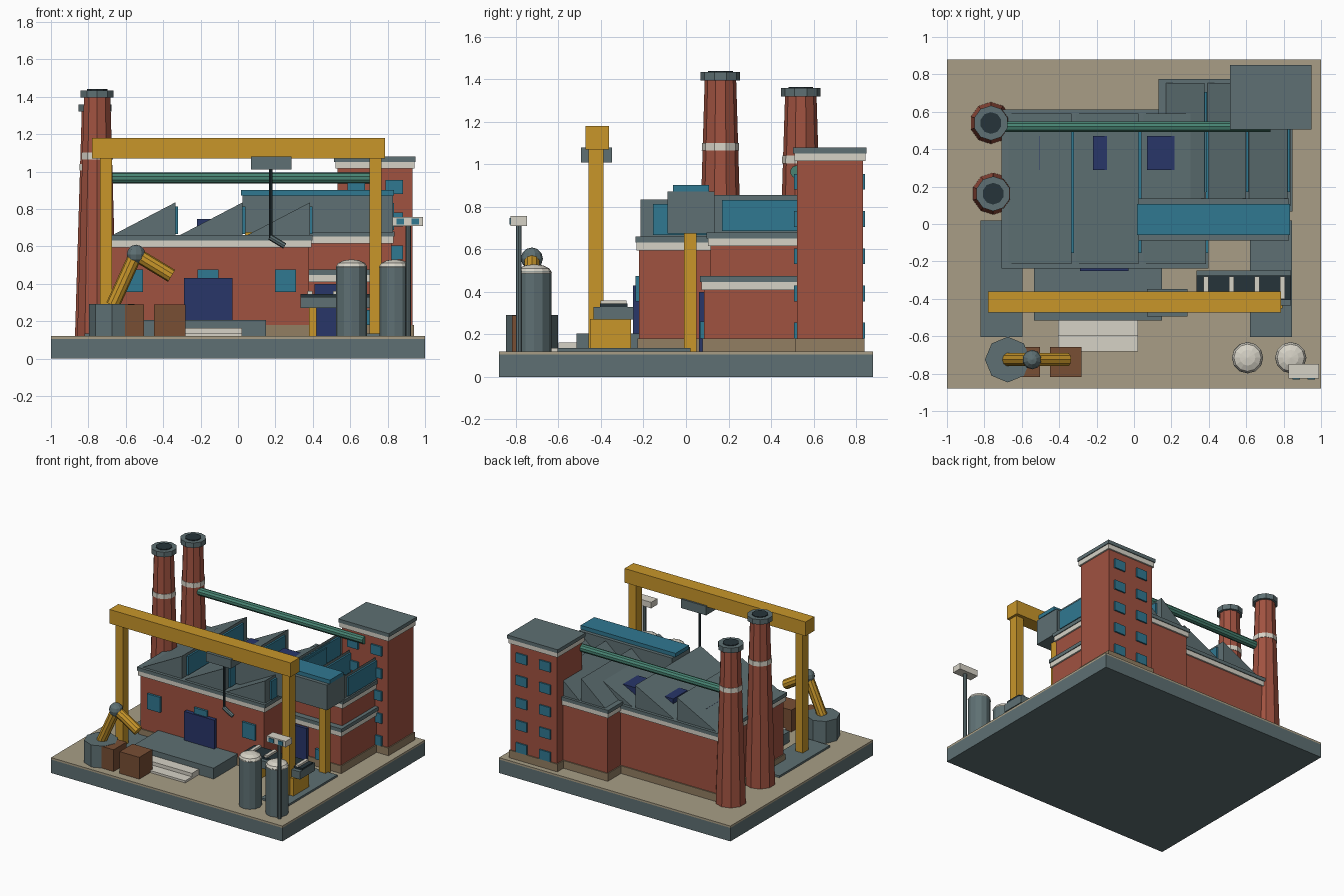
import bpy, bmesh, math
from mathutils import Vector

if "Cube" in bpy.data.objects:
    bpy.data.objects.remove(bpy.data.objects["Cube"])


def mat(name, r, g, b):
    m = bpy.data.materials.new(name)
    lin = [((c / 255 + 0.055) / 1.055) ** 2.4 for c in (r, g, b)]
    m.diffuse_color = (*lin, 1)
    m.use_nodes = True
    m.node_tree.nodes["Principled BSDF"].inputs["Base Color"].default_value = m.diffuse_color
    return m


BRICK = mat("brick", 160, 82, 64)
SLATE = mat("slate", 94, 112, 115)
TAN = mat("paving", 168, 158, 134)
PLINTH = mat("plinth", 146, 126, 98)
WHITE = mat("cream", 214, 210, 198)
YELLOW = mat("yellow", 200, 150, 42)
BLUE = mat("glass", 48, 120, 145)
NAVY = mat("navy", 40, 54, 105)
DARK = mat("dark", 38, 52, 58)
CRATE = mat("crate", 120, 78, 52)
GREEN = mat("pipe_green", 72, 132, 115)


def make(name, bm, m):
    bmesh.ops.recalc_face_normals(bm, faces=bm.faces)
    me = bpy.data.meshes.new(name)
    bm.to_mesh(me)
    bm.free()
    me.materials.append(m)
    ob = bpy.data.objects.new(name, me)
    bpy.context.collection.objects.link(ob)
    return ob


def box(name, x0, x1, y0, y1, z0, z1, m):
    bm = bmesh.new()
    bmesh.ops.create_cube(bm, size=1)
    for v in bm.verts:
        v.co = ((x0 + x1) / 2 + v.co.x * (x1 - x0), (y0 + y1) / 2 + v.co.y * (y1 - y0),
                (z0 + z1) / 2 + v.co.z * (z1 - z0))
    return make(name, bm, m)


def rod(name, a, b, r1, r2, m, n=10):
    a, b = Vector(a), Vector(b)
    bm = bmesh.new()
    bmesh.ops.create_cone(bm, cap_ends=True, segments=n, radius1=r1, radius2=r2, depth=(b - a).length)
    ob = make(name, bm, m)
    ob.location = (a + b) / 2
    ob.rotation_euler = (b - a).to_track_quat('Z', 'Y').to_euler()
    return ob


def ball(name, c, r, sz, m, n=10):
    bm = bmesh.new()
    bmesh.ops.create_uvsphere(bm, u_segments=n, v_segments=6, radius=r)
    ob = make(name, bm, m)
    ob.location = c
    ob.scale.z = sz
    return ob


def building(name, x0, x1, y0, y1, top):
    # plinth, brick walls, cream band and overhanging slate roof
    def part(suffix, o, a, b, m):
        box(name + suffix, x0 - o, x1 + o, y0 - o, y1 + o, a, b, m)
    part("_plinth", 0.008, 0.12, 0.18, PLINTH)
    part("_walls", 0, 0.18, top - 0.065, BRICK)
    part("_band", 0.012, top - 0.065, top - 0.028, WHITE)
    part("_roof", 0.018, top - 0.028, top, SLATE)


def sawtooth(name, x0, x1, y0, y1, z0, z1, inset):
    # wedge rising to the right, with a glazed vertical face
    bm = bmesh.new()
    f = bm.faces.new([bm.verts.new((x, y0, z)) for x, z in ((x0, z0), (x1, z0), (x1, z1))])
    ext = bmesh.ops.extrude_face_region(bm, geom=[f])
    bmesh.ops.translate(bm, vec=(0, y1 - y0, 0),
                        verts=[v for v in ext["geom"] if isinstance(v, bmesh.types.BMVert)])
    make(name, bm, SLATE)
    box(name + "_glass", x1 - 0.005, x1 + 0.014, y0 + inset, y1 - inset, z0 + 0.012, z1 - 0.022, BLUE)


# Ground slab
box("base_slab", -1, 1, -0.88, 0.88, 0, 0.105, SLATE)
box("paving", -1, 1, -0.88, 0.88, 0.105, 0.12, TAN)

# Buildings
building("main_hall", -0.69, 0.38, -0.22, 0.595, 0.66)
building("rear_hall", 0.148, 0.82, 0.115, 0.757, 0.68)
building("annex", 0.36, 0.83, 0.085, 0.6, 0.475)
building("tower", 0.532, 0.932, 0.522, 0.832, 1.08)

# Sawtooth roofs and roof hatches
for i in range(3):
    x = -0.68 + 0.36 * i
    sawtooth(f"hall_tooth_{i}", x, x + 0.345, -0.215, 0.59, 0.655, 0.835, 0.06)
    x = 0.165 + 0.222 * i
    sawtooth(f"rear_tooth_{i}", x, x + 0.212, 0.12, 0.755, 0.675, 0.855, 0.05)
    x = -0.505 + 0.287 * i
    box(f"roof_hatch_{i}", x, x + 0.15, 0.29, 0.47, 0.67, 0.747, NAVY)

# Doors and windows
box("hall_door", -0.29, -0.03, -0.25, -0.21, 0.12, 0.43, NAVY)
box("annex_door", 0.41, 0.55, 0.062, 0.09, 0.12, 0.4, NAVY)
for i, x in enumerate((-0.565, -0.16, 0.255)):
    box(f"hall_window_{i}", x - 0.056, x + 0.056, -0.237, -0.21, 0.355, 0.475, BLUE)
for row in range(5):
    z = 0.218 + 0.175 * row
    for col, x in enumerate((0.632, 0.835)):
        box(f"tower_back_window_{row}_{col}", x - 0.047, x + 0.047, 0.82, 0.843, z - 0.037, z + 0.037, BLUE)
        box(f"tower_front_window_{row}_{col}", x - 0.047, x + 0.047, 0.508, 0.53, z - 0.037, z + 0.037, BLUE)
box("annex_window", 0.62, 0.72, 0.065, 0.09, 0.18, 0.26, BLUE)

# Chimneys
for i, (x, y, top, band) in enumerate(((-0.753, 0.162, 1.4, 1.065), (-0.765, 0.54, 1.325, 1.005))):
    def rad(z):
        return 0.112 - 0.038 * (z - 0.12) / (top - 0.12)
    rod(f"chimney_{i}", (x, y, 0.12), (x, y, top), 0.112, 0.074, BRICK)
    rod(f"chimney_band_{i}", (x, y, band), (x, y, band + 0.036), rad(band) + 0.004, rad(band + 0.036) + 0.004, WHITE)
    rod(f"chimney_cap_{i}", (x, y, top - 0.005), (x, y, top + 0.034), 0.093, 0.093, SLATE)
    rod(f"chimney_mouth_{i}", (x, y, top + 0.03), (x, y, top + 0.04), 0.058, 0.058, DARK)

# Overhead pipe
rod("overhead_pipe", (-0.74, 0.52, 0.965), (0.73, 0.52, 0.965), 0.03, 0.03, GREEN)

# Covered bridge
box("bridge_body", 0.025, 0.83, -0.088, 0.135, 0.675, 0.872, SLATE)
box("bridge_skylight", 0.015, 0.835, -0.06, 0.108, 0.872, 0.902, BLUE)
for i, x in enumerate((0.065, 0.735)):
    box(f"bridge_column_{i}", x - 0.028, x + 0.028, -0.01, 0.05, 0.12, 0.705, YELLOW)

# Gantry crane
box("crane_beam", -0.78, 0.785, -0.472, -0.362, 1.07, 1.18, YELLOW)
for side, x in (("left", -0.705), ("right", 0.735)):
    box(f"crane_leg_{side}", x - 0.032, x + 0.032, -0.458, -0.388, 0.13, 1.08, YELLOW)
box("crane_pad_left", -0.82, -0.595, -0.605, 0.02, 0.12, 0.135, SLATE)
box("crane_pad_right", 0.62, 0.845, -0.605, 0.02, 0.12, 0.135, SLATE)
box("crane_trolley", 0.07, 0.285, -0.495, -0.348, 1.01, 1.08, SLATE)
rod("crane_cable", (0.175, -0.42, 0.645), (0.175, -0.42, 1.02), 0.009, 0.009, DARK, 8)
rod("crane_hook", (0.17, -0.42, 0.65), (0.25, -0.42, 0.602), 0.016, 0.016, SLATE, 8)

# Loading dock and steps
box("loading_dock", -0.535, 0.15, -0.515, -0.22, 0.12, 0.205, SLATE)
box("dock_step_upper", -0.405, 0.022, -0.6, -0.51, 0.12, 0.163, WHITE)
box("dock_step_lower", -0.405, 0.022, -0.683, -0.6, 0.12, 0.136, WHITE)

# Conveyor
box("conveyor_frame", 0.335, 0.84, -0.435, -0.248, 0.27, 0.33, SLATE)
box("conveyor_belt", 0.335, 0.84, -0.405, -0.275, 0.33, 0.345, DARK)
for i in range(4):
    x = 0.385 + 0.136 * i
    box(f"conveyor_bar_{i}", x - 0.013, x + 0.013, -0.402, -0.28, 0.34, 0.36, WHITE)
for i, x in enumerate((0.4, 0.775)):
    box(f"conveyor_leg_{i}", x - 0.02, x + 0.02, -0.452, -0.258, 0.12, 0.272, YELLOW)

# Robot arm
rod("arm_base", (-0.675, -0.725, 0.12), (-0.675, -0.725, 0.292), 0.122, 0.122, SLATE, 8)
rod("arm_lower", (-0.67, -0.725, 0.285), (-0.545, -0.725, 0.56), 0.037, 0.037, YELLOW)
ball("arm_elbow", (-0.545, -0.725, 0.557), 0.052, 1, SLATE)
rod("arm_upper", (-0.545, -0.725, 0.557), (-0.355, -0.725, 0.442), 0.037, 0.037, YELLOW)

# Crates
for i, x in enumerate((-0.587, -0.365)):
    box(f"crate_{i}", x - 0.085, x + 0.085, -0.818, -0.658, 0.12, 0.29, CRATE)

# Silos
for i, x in enumerate((0.607, 0.838)):
    rod(f"silo_{i}", (x, -0.715, 0.12), (x, -0.715, 0.495), 0.082, 0.082, SLATE, 12)
    ball(f"silo_dome_{i}", (x, -0.715, 0.49), 0.084, 0.48, WHITE, 12)

# Floodlight
rod("lamp_pole", (0.91, -0.787, 0.12), (0.91, -0.787, 0.72), 0.014, 0.014, SLATE, 8)
box("lamp_head", 0.825, 0.99, -0.825, -0.748, 0.71, 0.757, WHITE)
for i, x in enumerate((0.867, 0.948)):
    box(f"lamp_lens_{i}", x - 0.02, x + 0.02, -0.831, -0.82, 0.718, 0.748, BLUE)
